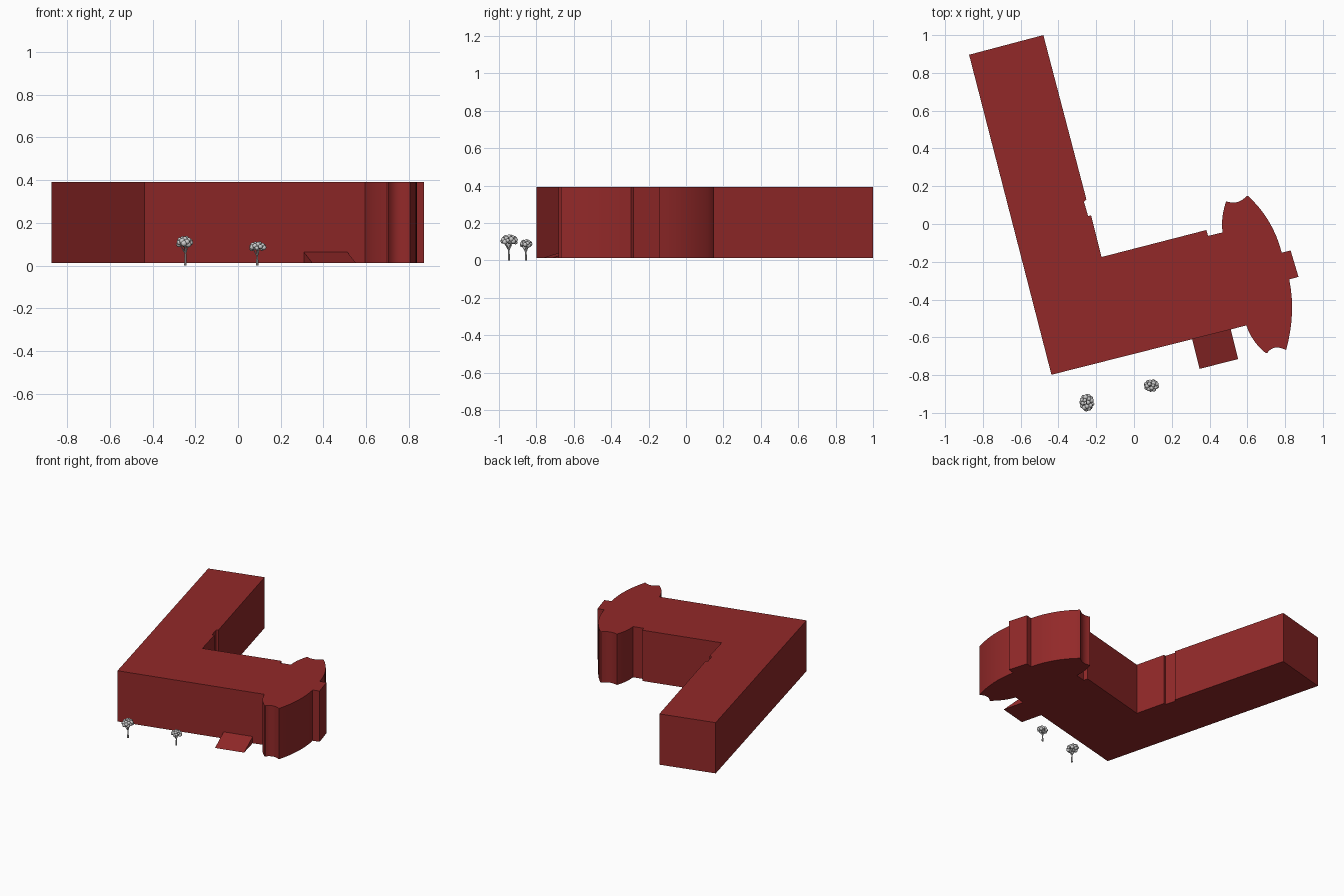
import bpy, bmesh, math, random
from mathutils import Vector, Matrix

if "Cube" in bpy.data.objects:
    bpy.data.objects.remove(bpy.data.objects["Cube"])

random.seed(4)
red = bpy.data.materials.new("brick_red")
red.diffuse_color = (0.29, 0.022, 0.022, 1)
red.use_nodes = True
red.node_tree.nodes["Principled BSDF"].inputs["Base Color"].default_value = red.diffuse_color


def finish(bm, name, mat=None, smooth=30):
    bmesh.ops.recalc_face_normals(bm, faces=bm.faces)
    me = bpy.data.meshes.new(name)
    bm.to_mesh(me)
    bm.free()
    ob = bpy.data.objects.new(name, me)
    bpy.context.collection.objects.link(ob)
    if mat:
        me.materials.append(mat)
    bpy.ops.object.select_all(action='DESELECT')
    ob.select_set(True)
    bpy.context.view_layer.objects.active = ob
    bpy.ops.object.shade_smooth_by_angle(angle=math.radians(smooth))
    return ob


def prism(name, pts, offset):
    """Extrude a planar 3D outline along an offset."""
    bm = bmesh.new()
    face = bm.faces.new([bm.verts.new(p) for p in pts])
    ext = bmesh.ops.extrude_face_region(bm, geom=[face])
    moved = [v for v in ext["geom"] if isinstance(v, bmesh.types.BMVert)]
    bmesh.ops.translate(bm, verts=moved, vec=offset)
    return finish(bm, name, red)


def arc(a, m, b, n=8):
    """Points of the curve from a through m to b."""
    a, m, b = Vector(a), Vector(m), Vector(b)
    c = 2 * m - (a + b) / 2
    return [tuple(a * (1 - t) ** 2 + c * 2 * t * (1 - t) + b * t * t)
            for t in (i / n for i in range(n + 1))]


# L-shaped building with a flared, bowed end block
BASE, ROOF = 0.013, 0.392
outline = [(-0.437, -0.798), (-0.873, 0.896), (-0.48, 1.0), (-0.252, 0.13),
           (-0.265, 0.118), (-0.243, 0.042), (-0.227, 0.046), (-0.172, -0.175),
           (0.383, -0.032), (0.392, -0.063), (0.468, -0.045)]
outline += arc((0.466, 0.0), (0.472, 0.06), (0.488, 0.12))
outline += arc((0.495, 0.118), (0.55, 0.117), (0.598, 0.15))
outline += arc((0.605, 0.147), (0.715, 0.012), (0.782, -0.152))
outline += [(0.829, -0.14), (0.871, -0.28), (0.822, -0.293)]   # entrance bay
outline += arc((0.823, -0.3), (0.836, -0.48), (0.805, -0.668))
outline += arc((0.798, -0.664), (0.745, -0.655), (0.705, -0.683))
outline += arc((0.697, -0.683), (0.635, -0.617), (0.595, -0.537))
prism("building", [(x, y, BASE) for x, y in outline], (0, 0, ROOF - BASE))

# sloping entrance ramp against the front wall
prism("entrance_ramp", [(0.308, -0.609, BASE), (0.308, -0.609, 0.063), (0.347, -0.767, BASE)],
      (0.204, 0.052, 0))


def limb(bm, a, b, r1, r2):
    a, b = Vector(a), Vector(b)
    d = b - a
    mat = Matrix.Translation((a + b) / 2) @ d.to_track_quat('Z', 'Y').to_matrix().to_4x4()
    bmesh.ops.create_cone(bm, cap_ends=True, segments=8, radius1=r1, radius2=r2,
                          depth=d.length, matrix=mat)


def tree(name, foot, centre, size, puff, count):
    # crown puffs spread over an ellipsoid, with branches reaching them
    foot, centre = Vector(foot), Vector(centre)
    fork = foot + Vector((0, 0, centre.z * 0.5))
    wood, leaves = bmesh.new(), bmesh.new()
    limb(wood, foot, fork, 0.006, 0.004)
    for i in range(count):
        h = 1 - 1.45 * (i + 0.5) / count
        ang = i * 2.39996
        ring = math.sqrt(1 - h * h)
        r = puff * random.uniform(0.75, 1.1)
        p = centre + Vector((ring * math.cos(ang) * (size[0] - r),
                             ring * math.sin(ang) * (size[1] - r),
                             h * (size[2] - r)))
        bmesh.ops.create_icosphere(leaves, subdivisions=2, radius=r,
                                   matrix=Matrix.Translation(p))
        if i % 3 == 0:
            limb(wood, fork, p, 0.003, 0.0015)
    finish(wood, name + "_trunk")
    finish(leaves, name + "_crown", smooth=60)


tree("large_tree", (-0.246, -0.947, 0), (-0.25, -0.945, 0.106), (0.041, 0.048, 0.034), 0.0135, 20)
tree("small_tree", (0.09, -0.856, 0), (0.092, -0.855, 0.086), (0.042, 0.035, 0.028), 0.0115, 18)
